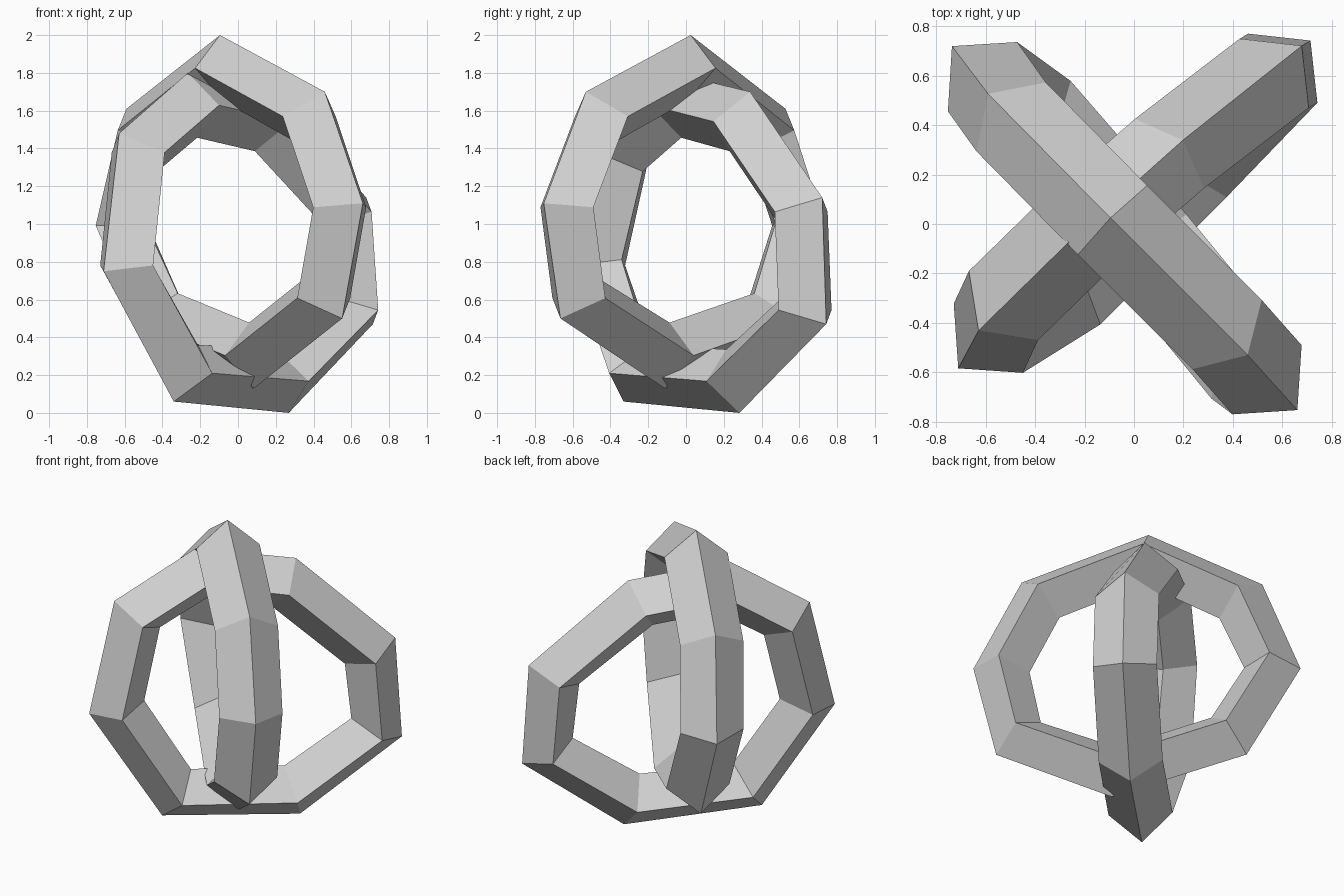
import bpy
import bmesh
from mathutils import Vector

cube = bpy.data.objects.get("Cube")
if cube:
    bpy.data.objects.remove(cube, do_unlink=True)

# Single plain grey
grey = bpy.data.materials.new("plain_grey")
grey.use_nodes = True
grey.diffuse_color = (0.64, 0.64, 0.64, 1)
grey.node_tree.nodes["Principled BSDF"].inputs["Base Color"].default_value = (0.64, 0.64, 0.64, 1)

SIDE_DEPTH, INNER_DEPTH, HALF_WIDTH = 0.175, 0.35, 0.198


def make_ring(name, outline, across, side):
    """Sweep a diamond section around outer ridge points (across, sideways, height)."""
    across, side = Vector(across).normalized(), Vector(side).normalized()
    pts = [across * a + side * s + Vector((0, 0, z)) for a, s, z in outline]
    count = len(pts)
    bm = bmesh.new()
    sections = []
    for i, p in enumerate(pts):
        # Inward direction halves the corner angle
        inward = ((pts[i - 1] - p).normalized() + (pts[(i + 1) % count] - p).normalized())
        inward = (inward - side * inward.dot(side)).normalized()
        middle = p + inward * SIDE_DEPTH
        sections.append([bm.verts.new(co) for co in (
            p, middle + side * HALF_WIDTH, p + inward * INNER_DEPTH, middle - side * HALF_WIDTH)])
    for i in range(count):
        a, b = sections[i], sections[(i + 1) % count]
        for j in range(4):
            k = (j + 1) % 4
            bm.faces.new((a[j], a[k], b[k], b[j]))
    bmesh.ops.recalc_face_normals(bm, faces=bm.faces)
    mesh = bpy.data.meshes.new(name)
    bm.to_mesh(mesh)
    bm.free()
    mesh.materials.append(grey)
    obj = bpy.data.objects.new(name, mesh)
    bpy.context.collection.objects.link(obj)


# Upper ring on one diagonal
make_ring("upper_ring",
          [(-0.085, -0.05, 2.0), (0.7, -0.05, 1.7), (1.0, -0.065, 1.11), (0.86, -0.08, 0.5),
           (0.14, -0.02, 0.13), (-0.7, 0.03, 0.36), (-1.03, -0.012, 0.98), (-0.79, -0.045, 1.61)],
          (1, -1, 0), (1, 1, 0))

# Lower ring on the other diagonal, with its top pushed to one side
make_ring("lower_ring",
          [(-0.24, -0.135, 1.8), (0.38, -0.1, 1.7), (0.99, -0.03, 1.14), (1.03, -0.02, 0.47),
           (0.39, -0.01, 0.0), (-0.474, -0.007, 0.06), (-0.916, -0.09, 0.75), (-0.75, -0.14, 1.48)],
          (1, 1, 0), (1, -1, 0))
